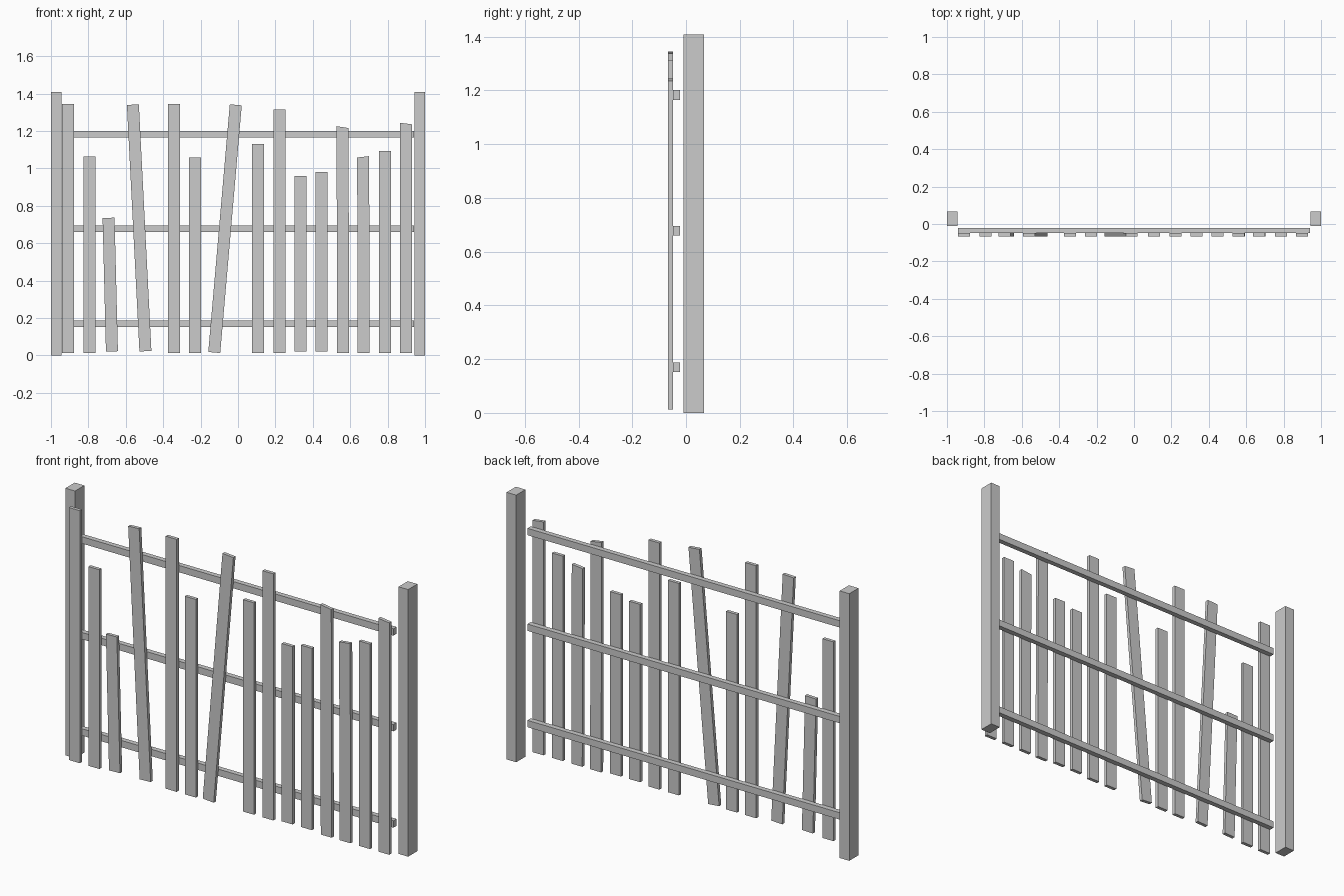
import bpy, bmesh
from mathutils import Vector

if "Cube" in bpy.data.objects:
    bpy.data.objects.remove(bpy.data.objects["Cube"])


def slab(name, corners, y0, y1):
    """Extrude a front-view (x, z) outline from y0 back to y1."""
    bm = bmesh.new()
    face = bm.faces.new([bm.verts.new((x, y0, z)) for x, z in corners])
    ext = bmesh.ops.extrude_face_region(bm, geom=[face])
    verts = [g for g in ext["geom"] if isinstance(g, bmesh.types.BMVert)]
    bmesh.ops.translate(bm, verts=verts, vec=(0, y1 - y0, 0))
    bmesh.ops.recalc_face_normals(bm, faces=bm.faces)
    mesh = bpy.data.meshes.new(name)
    bm.to_mesh(mesh)
    bm.free()
    obj = bpy.data.objects.new(name, mesh)
    bpy.context.collection.objects.link(obj)
    return obj


def rect(x0, x1, z0, z1):
    return [(x0, z0), (x1, z0), (x1, z1), (x0, z1)]


# End posts
slab("left_post", rect(-1.0, -0.944, 0, 1.409), -0.01, 0.067)
slab("right_post", rect(0.944, 1.0, 0, 1.409), -0.01, 0.067)

# Horizontal rails
for name, z in (("bottom", 0.170), ("middle", 0.678), ("top", 1.183)):
    slab(name + "_rail", rect(-0.941, 0.941, z - 0.018, z + 0.018), -0.049, -0.022)

# Pickets: bottom x, bottom z, top x, top z, drop of the top's right corner
pickets = [
    (-0.908, 0.013, -0.908, 1.345, 0),
    (-0.794, 0.013, -0.794, 1.064, 0),
    (-0.674, 0.022, -0.692, 0.736, 0),
    (-0.495, 0.023, -0.562, 1.341, 0),
    (-0.343, 0.013, -0.343, 1.345, 0),
    (-0.231, 0.013, -0.231, 1.058, 0),
    (-0.127, 0.016, -0.012, 1.340, 0),
    (0.108, 0.013, 0.108, 1.131, 0),
    (0.221, 0.013, 0.221, 1.314, 0),
    (0.334, 0.022, 0.334, 0.960, 0),
    (0.446, 0.022, 0.446, 0.981, 0),
    (0.562, 0.013, 0.559, 1.221, 0.010),
    (0.672, 0.013, 0.669, 1.062, -0.007),
    (0.785, 0.013, 0.785, 1.094, 0),
    (0.898, 0.013, 0.898, 1.240, 0.008),
]
HALF = 0.032
for i, (bx, bz, tx, tz, drop) in enumerate(pickets, 1):
    b, t = Vector((bx, bz)), Vector((tx, tz))
    d = (t - b).normalized()
    side = Vector((d.y, -d.x)) * HALF
    cut = Vector((0, drop / 2))
    slab(f"picket_{i:02d}", [b - side, b + side, t + side - cut, t - side + cut],
         -0.067, -0.049)
